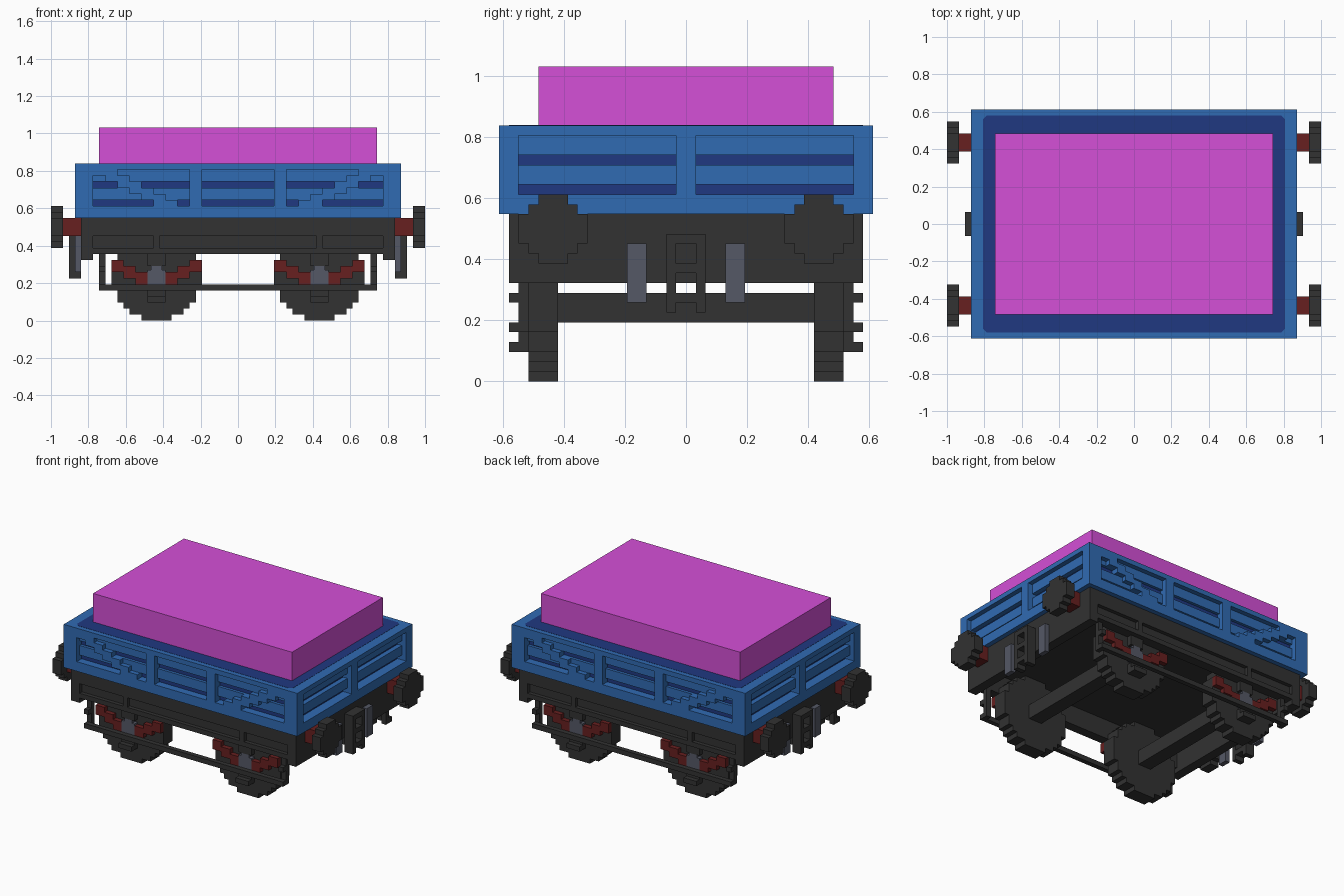
import bpy, bmesh

if "Cube" in bpy.data.objects:
    bpy.data.objects.remove(bpy.data.objects["Cube"])

U = 1 / 31  # one block


def material(name, r, g, b):
    m = bpy.data.materials.new(name)
    m.use_nodes = True
    m.diffuse_color = (r, g, b, 1)
    bsdf = next(n for n in m.node_tree.nodes if n.type == 'BSDF_PRINCIPLED')
    bsdf.inputs["Base Color"].default_value = (r, g, b, 1)
    return m


BLUE = material("wagon blue", 0.03, 0.147, 0.45)
NAVY = material("dark blue", 0.014, 0.04, 0.22)
BLACK = material("charcoal", 0.032, 0.032, 0.032)
RED = material("dark red", 0.135, 0.014, 0.014)
GREY = material("steel grey", 0.09, 0.098, 0.133)
PINK = material("magenta", 0.66, 0.08, 0.68)


def part(name, mat, boxes, mirror=""):
    """Join boxes (x0, x1, y0, y1, z0, z1), in blocks, mirrored across the given axes."""
    bm = bmesh.new()
    for sx in ((1, -1) if "x" in mirror else (1,)):
        for sy in ((1, -1) if "y" in mirror else (1,)):
            for x0, x1, y0, y1, z0, z1 in boxes:
                for v in bmesh.ops.create_cube(bm, size=1)["verts"]:
                    v.co.x = sx * (x1 if v.co.x > 0 else x0) * U
                    v.co.y = sy * (y1 if v.co.y > 0 else y0) * U
                    v.co.z = (z1 if v.co.z > 0 else z0) * U
    bmesh.ops.recalc_face_normals(bm, faces=bm.faces)
    mesh = bpy.data.meshes.new(name)
    bm.to_mesh(mesh)
    bm.free()
    mesh.materials.append(mat)
    ob = bpy.data.objects.new(name, mesh)
    bpy.context.collection.objects.link(ob)
    return ob


def stepped_disc(name, mat, half_widths, axis, centre, lo, hi):
    """Blocky disc standing on edge; half_widths run from the bottom row up."""
    c, cz = centre
    z = cz - len(half_widths) / 2
    boxes = []
    for i, h in enumerate(half_widths):
        span = (c - h, c + h)
        x, y = (span, (lo, hi)) if axis == "y" else ((lo, hi), span)
        boxes.append((*x, *y, z + i, z + i + 1))
    return part(name, mat, boxes, "xy")


# Load and dark lining
part("load", PINK, [(-23, 23, -15, 15, 25, 32)])
part("body_core", NAVY, [(-25, 25, -17.4, 17.4, 17.1, 25.9)])
lining = part("body_lining", NAVY, [(-25, 25, -18, 18, 25.8, 26.04)])
bev = lining.modifiers.new("corner", 'BEVEL')
bev.width = 0.6 * U
bev.limit_method = 'WEIGHT'
weight = lining.data.attributes.new("bevel_weight_edge", 'FLOAT', 'EDGE')
for e in lining.data.edges:
    a, b = (lining.data.vertices[i].co for i in e.vertices)
    weight.data[e.index].value = 1.0 if abs(a.z - b.z) > 1e-4 else 0.0

# Blue frame: rails, posts and corner posts
part("side_rails", BLUE, [(-27, 27, 17, 19, 17, 19), (-27, 27, 17, 19, 25, 26)], "y")
part("side_posts", BLUE, [(6, 8, 17, 19, 19, 25), (24, 27, 17, 19, 19, 25)], "xy")
part("end_rails", BLUE, [(25, 27, -17, 17, 17, 19), (25, 27, -17, 17, 25, 26),
                         (25, 27, -1, 1, 19, 25)], "x")

# Recessed planks with dark gaps between them
rows = ((20, 22), (23, 25))
part("side_planks", BLUE, [(-24, 24, 17, 18, a, b) for a, b in rows], "y")
part("end_planks", BLUE, [(25, 26, -17, 17, a, b) for a, b in rows], "x")

# Stepped diagonal braces
part("side_braces", BLUE, [(10 + 2 * i, 14 + 2 * i, 17, 19, 19 + i, 20 + i)
                           for i in range(6)], "xy")

# Hollow underframe: floor, headstocks and ribbed side beams
part("floor", BLACK, [(-24, 24, -16, 16, 15, 17)])
part("headstocks", BLACK, [(24, 26, -18, 18, 10, 17)], "x")
part("side_beams", BLACK, [(-24, 24, 16, 18, 14, 17), (-24, 24, 16, 17.2, 12, 14),
                           (-24, 24, 16, 18, 11, 12)], "y")
part("side_beam_ribs", BLACK, [(13, 14, 17, 18, 12, 14)], "xy")

# Wheels and axles
lower = [2.5, 4.5, 5.5, 6.5, 6.5, 7.5, 7.5]
stepped_disc("wheels", BLACK, lower + [7.5] + lower[::-1], "y", (13.5, 7.5), 13, 16)
part("axles", BLACK, [(12, 15, -13, 13, 6, 9)], "x")

# Axle boxes, springs and tie rods
part("axle_boxes", GREY, [(12, 15, 16, 17, 5.6, 8.4), (12.6, 14.4, 16, 17, 5, 9)], "xy")
part("axle_box_plates", BLACK, [(12, 15, 16, 17, 3, 5), (12, 15, 16, 17, 9, 11),
                                (12, 15, 17, 18, 3, 4)], "xy")
part("springs", RED, [(13.5 + s * 6.5 - 1, 13.5 + s * 6.5 + 1, 16, 17, 8, 10) for s in (-1, 1)]
     + [(13.5 + s * 4.5 - 1, 13.5 + s * 4.5 + 1, 16, 17, 7, 9) for s in (-1, 1)]
     + [(13.5 + s * 2.5 - 1, 13.5 + s * 2.5 + 1, 16, 17, 6, 8) for s in (-1, 1)], "xy")
part("tie_rods", BLACK, [(-23, 23, 17, 18, 5, 6)], "y")
part("tie_rod_posts", BLACK, [(22, 23, 16, 17, 5, 11), (22, 23, 17, 18, 8, 9)], "xy")

# Buffers
stepped_disc("buffer_heads", BLACK, [1.5, 2.5, 3.5, 3.5, 3.5, 2.5, 1.5], "x",
             (13.5, 15.5), 29, 31)
part("buffer_shafts", RED, [(26, 29, 12, 15, 14, 17)], "xy")

# Couplings and hanging hoses
part("couplings", BLACK, [(26, 28, 1, 2, 7, 15), (26, 28, 0, 1, 14, 15),
                          (26, 28, 0, 1, 11, 12), (26, 28, 0, 1, 8, 9)], "xy")
part("hoses", GREY, [(26, 27, 4, 6, 8, 14)], "xy")
